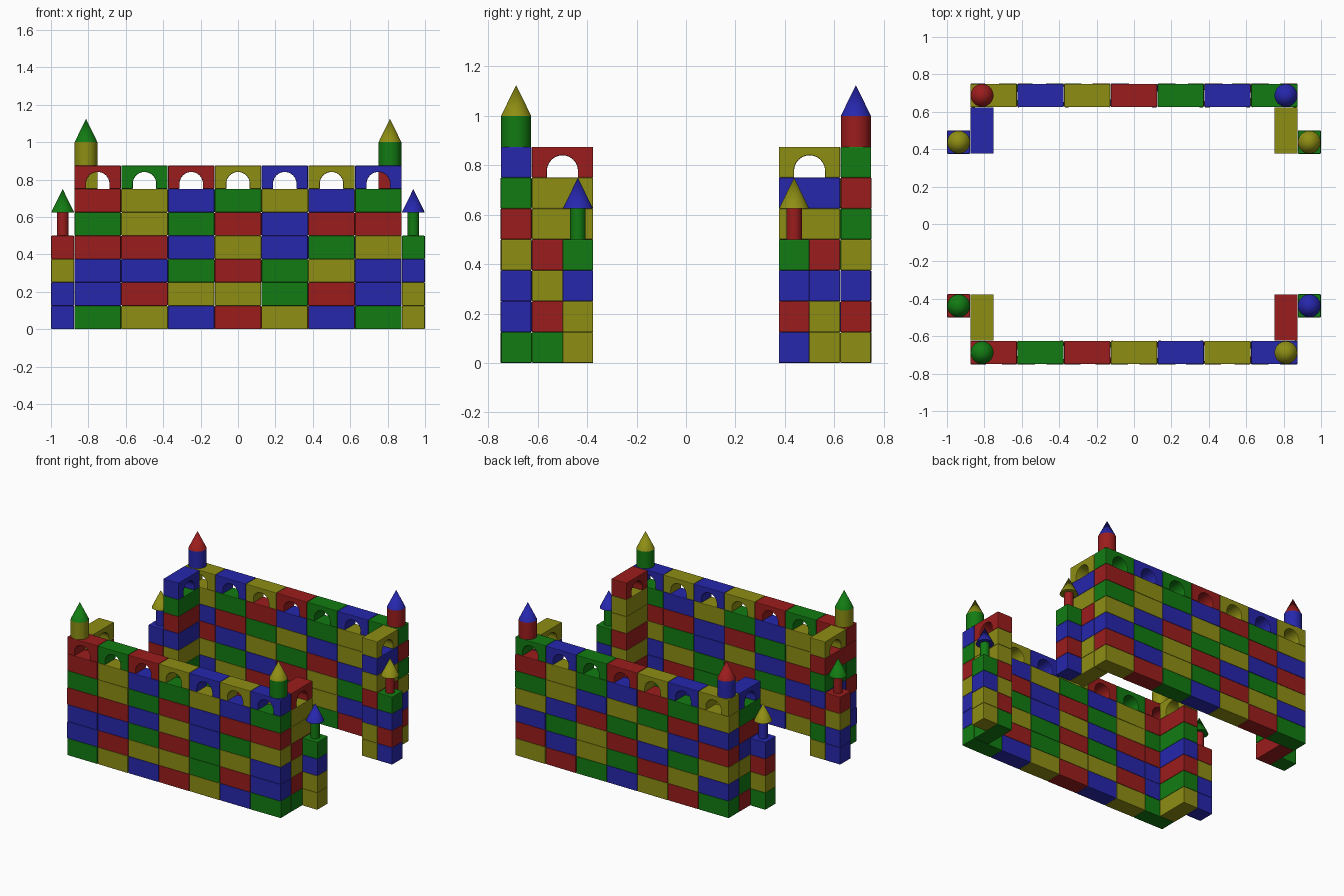
import bpy, bmesh, math, random

if "Cube" in bpy.data.objects:
    bpy.data.objects.remove(bpy.data.objects["Cube"])

random.seed(4)
U = 0.125                      # block unit
GAP = 0.001                    # half of the joint between blocks


def make_material(name, rgb):
    m = bpy.data.materials.new(name)
    m.diffuse_color = (*rgb, 1)
    m.use_nodes = True
    m.node_tree.nodes["Principled BSDF"].inputs["Base Color"].default_value = m.diffuse_color
    return m


MATS = {
    "R": make_material("red", (0.33, 0.012, 0.012)),
    "G": make_material("green", (0.006, 0.2, 0.006)),
    "B": make_material("blue", (0.02, 0.02, 0.42)),
    "Y": make_material("yellow", (0.27, 0.27, 0.007)),
}


def extruded(name, profile, depth, loc, turn, col):
    """Block from an XZ outline, extruded along Y, with softened edges."""
    bm = bmesh.new()
    front = [bm.verts.new((x, -depth / 2, z)) for x, z in profile]
    face = bm.faces.new(front)
    ext = bmesh.ops.extrude_face_region(bm, geom=[face])
    moved = [v for v in ext["geom"] if isinstance(v, bmesh.types.BMVert)]
    bmesh.ops.translate(bm, verts=moved, vec=(0, depth, 0))
    bmesh.ops.recalc_face_normals(bm, faces=bm.faces)
    me = bpy.data.meshes.new(name)
    bm.to_mesh(me)
    bm.free()
    me.materials.append(MATS[col])
    ob = bpy.data.objects.new(name, me)
    bpy.context.collection.objects.link(ob)
    ob.location = loc
    ob.rotation_euler.z = turn
    bev = ob.modifiers.new("soft_edges", "BEVEL")
    bev.width = 0.004
    bev.segments = 2
    bev.limit_method = "ANGLE"
    bev.angle_limit = math.radians(40)
    return ob


def brick(name, width, loc, col, turn=0):
    w = width / 2 - GAP
    outline = [(-w, 0), (w, 0), (w, U), (-w, U)]
    return extruded(name, outline, U - GAP, loc, turn, col)


def arch(name, loc, col, turn=0):
    w, r, spring = U - GAP, 0.0625, 0.028
    curve = [(r * math.cos(a), spring + r * math.sin(a))
             for a in (math.pi * i / 20 for i in range(21))]
    outline = [(w, 0), (w, U), (-w, U), (-w, 0), (-r, 0)] + curve[::-1] + [(r, 0)]
    return extruded(name, outline, U - GAP, loc, turn, col)


def turret(name, x, y, z, radius, col_post, col_roof):
    bpy.ops.mesh.primitive_cylinder_add(vertices=32, radius=radius, depth=U,
                                        location=(x, y, z + U / 2))
    post = bpy.context.object
    post.name = name + "_post"
    post.data.materials.append(MATS[col_post])
    bpy.ops.object.shade_smooth_by_angle(angle=math.radians(30))
    bpy.ops.mesh.primitive_cone_add(vertices=32, radius1=0.061, radius2=0, depth=U,
                                    location=(x, y, z + 1.5 * U))
    roof = bpy.context.object
    roof.name = name + "_roof"
    roof.data.materials.append(MATS[col_roof])
    bpy.ops.object.shade_smooth_by_angle(angle=math.radians(30))


# Long walls: colours left to right, bottom row first, last row is arches
WALLS = {
    "front": (-1, ["GYBRYBG", "BRYYGRB", "BBGRGYB", "RRBYBGY",
                   "GYGRBRR", "RYBGYBG", "RGRYBYB"]),
    "back": (1, ["GRYBGRY", "BYRGYBR", "YGBRYGB", "RBYGRBY",
                 "BRGYBYG", "YGRBGYR", "YBYRGBG"]),
}
for name, (side, rows) in WALLS.items():
    for r, cols in enumerate(rows):
        for i, c in enumerate(cols):
            loc = ((i - 3) * 2 * U, side * 0.6875, r * U)
            if r == 6:
                arch(f"{name}_battlement_arch", loc, c)
            else:
                brick(f"{name}_wall_brick", 2 * U, loc, c,
                      math.radians(random.uniform(-0.8, 0.8)))

# Four corners: short wall (7 rows), outer pillar (4 cubes),
# tall turret (post, roof), small turret (post, roof)
CORNERS = [
    ("front_right", 1, -1, "GRYRYYR", "YYBG", "GY", "GB"),
    ("front_left", -1, -1, "YGRBGRY", "BBYR", "YG", "RG"),
    ("back_right", 1, 1, "YYBRYBY", "BRBG", "RB", "RY"),
    ("back_left", -1, 1, "RGYBRGB", "GYRB", "BR", "BY"),
]
for name, sx, sy, wall, pillar, tall, small in CORNERS:
    for r, c in enumerate(wall):
        loc = (sx * 0.8125, sy * 0.5, r * U)
        if r == 6:
            arch(f"{name}_side_arch", loc, c, math.pi / 2)
        else:
            brick(f"{name}_side_brick", 2 * U, loc, c, math.pi / 2)
    for r, c in enumerate(pillar):
        brick(f"{name}_pillar_cube", U, (sx * 0.9375, sy * 0.4375, r * U), c)
    turret(f"{name}_tall_turret", sx * 0.8125, sy * 0.6875, 7 * U, 0.061, *tall)
    turret(f"{name}_small_turret", sx * 0.9375, sy * 0.4375, 4 * U, 0.031, *small)
